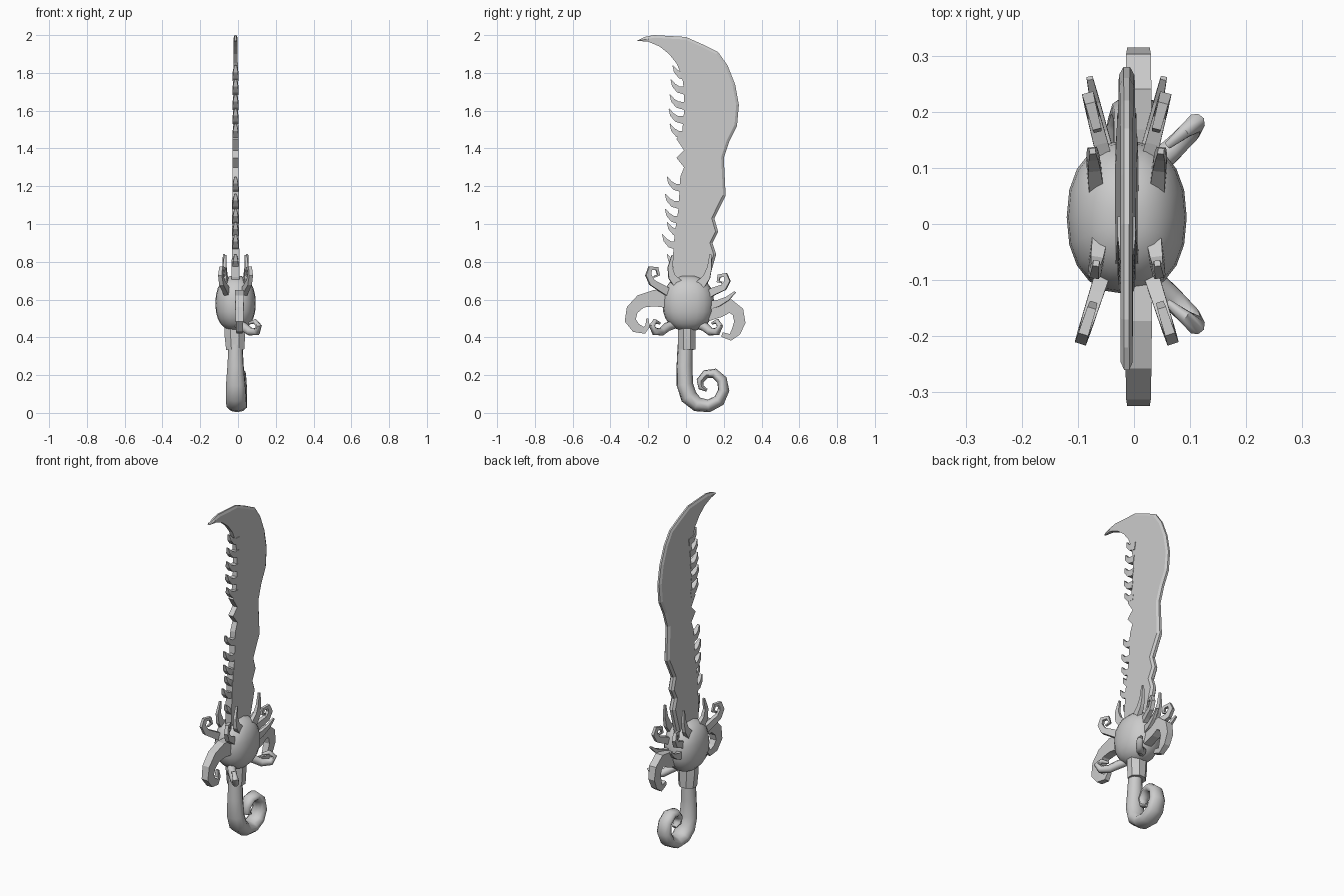
import bpy, bmesh, math
from mathutils import Vector

cube = bpy.data.objects.get("Cube")
if cube:
    bpy.data.objects.remove(cube)

grey = bpy.data.materials.new("plain grey")
grey.use_nodes = True
tone = (0.6, 0.6, 0.6, 1)
grey.diffuse_color = tone
grey.node_tree.nodes["Principled BSDF"].inputs["Base Color"].default_value = tone


def finish(name, bm, smooth=None):
    bmesh.ops.recalc_face_normals(bm, faces=bm.faces)
    mesh = bpy.data.meshes.new(name)
    bm.to_mesh(mesh)
    bm.free()
    mesh.materials.append(grey)
    obj = bpy.data.objects.new(name, mesh)
    bpy.context.collection.objects.link(obj)
    if smooth:
        bpy.ops.object.select_all(action='DESELECT')
        obj.select_set(True)
        bpy.context.view_layer.objects.active = obj
        bpy.ops.object.shade_smooth_by_angle(angle=math.radians(smooth))
    return obj


def sweep(name, path, radii, widths, sides=4, smooth=None):
    """Tapered tube along path; radii lie in the curl plane, widths across it."""
    bm = bmesh.new()
    pts = [Vector(p) for p in path]
    span = pts[-1] - pts[0]
    across = Vector((1, 0, 0))
    if abs(span.x) > 0.001:
        across = Vector((span.y, -span.x, 0)).normalized()
        across *= 1 if across.x >= 0 else -1
    last, rings = len(pts) - 1, []
    for i, p in enumerate(pts):
        t = (pts[min(i + 1, last)] - pts[max(i - 1, 0)]).normalized()
        s = (across - t * across.dot(t)).normalized()
        n = t.cross(s)
        f = i / last
        r = radii[i] if isinstance(radii, list) else radii * (1 - 0.8 * f)
        w = widths[i] if isinstance(widths, list) else widths * (1 - 0.6 * f)
        ring = []
        for k in range(sides):
            a = math.tau * (k + 0.5) / sides
            grow = math.sqrt(2) if sides == 4 else 1
            ring.append(bm.verts.new(p + grow * (s * w * math.cos(a) + n * r * math.sin(a))))
        rings.append(ring)
    for a, b in zip(rings, rings[1:]):
        for k in range(sides):
            j = (k + 1) % sides
            bm.faces.new((a[k], a[j], b[j], b[k]))
    bm.faces.new(rings[0])
    bm.faces.new(rings[-1])
    return finish(name, bm, smooth)


MID = -0.013

# Blade: convex back edge, then the toothed front edge, as (y, z)
back = [(-.26, 1.97), (-.22, 1.99), (-.17, 2), (0, 1.99), (.09, 1.95), (.17, 1.91),
        (.22, 1.84), (.26, 1.74), (.28, 1.63), (.27, 1.52), (.23, 1.44), (.2, 1.35),
        (.21, 1.15), (.18, 1.09), (.15, 1.03), (.17, .96), (.14, .9), (.16, .84), (.12, .7), (.09, .6)]
front = [(-.04, .6), (-.07, .72), (-.07, .82), (-.06, .95), (-.04, 1.08), (-.03, 1.25),
         (-.01, 1.3), (-.05, 1.35), (-.01, 1.39), (-.05, 1.45), (-.02, 1.49), (-.01, 1.6),
         (-.01, 1.7), (-.02, 1.78), (-.05, 1.85), (-.09, 1.9), (-.14, 1.94), (-.2, 1.965)]
bm = bmesh.new()
flat = bm.faces.new([bm.verts.new((-1, y, z)) for y, z in back + front])
out = bmesh.ops.extrude_face_region(bm, geom=[flat], use_keep_orig=True)
for v in out["geom"]:
    if isinstance(v, bmesh.types.BMVert):
        v.co.x = 1
bmesh.ops.recalc_face_normals(bm, faces=bm.faces)
rim = set(bm.verts)
caps = [f for f in bm.faces if len(f.verts) > 4]
bmesh.ops.inset_individual(bm, faces=caps, thickness=0.014)
spine = {(round(y, 3), round(z, 3)) for y, z in back}
for v in bm.verts:
    taper = 1 - 0.5 * max(0, v.co.z - 0.7) / 1.3
    thin = v in rim and (round(v.co.y, 3), round(v.co.z, 3)) in spine
    v.co.x = MID + math.copysign((0.009 if thin else 0.021) * taper, v.co.x)
finish("blade", bm)

# Claw-like teeth along the front edge, given by tip position
tips = [(-.07, 1.84), (-.08, 1.765), (-.085, 1.685), (-.09, 1.61), (-.085, 1.53),
        (-.1, 1.25), (-.11, 1.16), (-.11, 1.08), (-.1, 1.01), (-.125, .945), (-.1, .84)]
for i, (y, z) in enumerate(tips):
    sweep(f"blade_tooth_{i + 1}",
          [(MID, y + .08, z - .06), (MID, y + .04, z - .053), (MID, y + .015, z - .03), (MID, y, z)],
          [.022, .017, .011, .002], [.016, .016, .013, .006])

# Rounded, slightly boxy guard ball
bm = bmesh.new()
bmesh.ops.create_uvsphere(bm, u_segments=20, v_segments=12, radius=1)
for v in bm.verts:
    c = [math.copysign(abs(k) ** 0.88, k) for k in v.co]
    v.co = Vector((MID + c[0] * .107, .012 + c[1] * .137, .58 + c[2] * .148))
finish("guard_ball", bm, 60)

# Collar under the ball
sweep("collar", [(-.017, .005, .46), (-.017, .005, .42), (-.015, .005, .335)],
      [.06, .06, .052], [.05, .05, .05], 8, 30)

# Grip that ends in a spiral pommel
grip = [(-.013, -.005, .36), (-.013, -.008, .25), (-.012, -.006, .15), (-.01, .015, .085),
        (-.008, .06, .045), (-.005, .12, .037), (0, .175, .065), (.004, .2, .12),
        (.004, .19, .175), (.002, .15, .21), (0, .105, .205), (0, .075, .17),
        (0, .08, .135), (0, .11, .12)]
sweep("grip", grip,
      [.04, .042, .044, .045, .039, .034, .032, .03, .028, .026, .023, .02, .016, .008],
      [.038, .044, .053, .056, .056, .054, .05, .046, .042, .04, .036, .03, .025, .015], 10, 50)

# Large flat hooks at front and back
front_hook = [(-.09, .6), (-.17, .607), (-.24, .59), (-.285, .545), (-.295, .49),
              (-.265, .45), (-.22, .437), (-.203, .46), (-.205, .5)]
back_hook = [(.11, .53), (.18, .55), (.235, .565), (.275, .535), (.285, .48),
             (.265, .43), (.235, .4), (.19, .415)]
for name, path in (("front_hook", front_hook), ("back_hook", back_hook)):
    widths = [.024, .024, .023, .022, .02, .018, .015, .012, .008]
    radii = [.045, .043, .036, .032, .03, .026, .018, .012, .005]
    sweep(name, [(.008, y, z) for y, z in path], radii[:len(path)], widths[:len(path)])

# Paired curls and spikes, splayed away from the blade on each side
upper_front = [(-.08, .63), (-.13, .66), (-.18, .69), (-.2, .73), (-.19, .765), (-.155, .765), (-.145, .73), (-.17, .72)]
upper_back = [(.1, .62), (.15, .645), (.2, .665), (.22, .7), (.21, .73), (.175, .725), (.17, .695), (.19, .69)]
side_spike = [(.12, .57), (.17, .58), (.22, .605), (.26, .64)]
front_spike = [(-.04, .68), (-.075, .72), (-.085, .77), (-.07, .835)]
back_spike = [(.07, .67), (.11, .72), (.125, .77), (.13, .84)]
for side, label in ((1, "left"), (-1, "right")):
    def splay(path, start, slope):
        y0 = path[0][0]
        return [(MID + side * (start + slope * abs(y - y0)), y, z) for y, z in path]
    sweep(label + "_front_curl", splay(upper_front, .04, .32), .022, .014)
    sweep(label + "_back_curl", splay(upper_back, .035, .26), .022, .014)
    sweep(label + "_side_spike", splay(side_spike, .035, .22), .024, .014)
    sweep(label + "_front_spike", splay(front_spike, .05, .15), .026, .014)
    sweep(label + "_back_spike", splay(back_spike, .055, .1), .026, .014)

# Small round tendrils curling out on the left face only
for sign, label in ((-1, "front"), (1, "back")):
    path = [(.0, .06, .47), (.03, .1, .455), (.065, .13, .43), (.1, .165, .43),
            (.11, .18, .46), (.09, .165, .485), (.06, .14, .475)]
    sweep(label + "_tendril", [(x, sign * y, z) for x, y, z in path],
          [.024, .024, .022, .02, .017, .013, .007], [.024, .024, .022, .02, .017, .013, .007], 8, 50)
